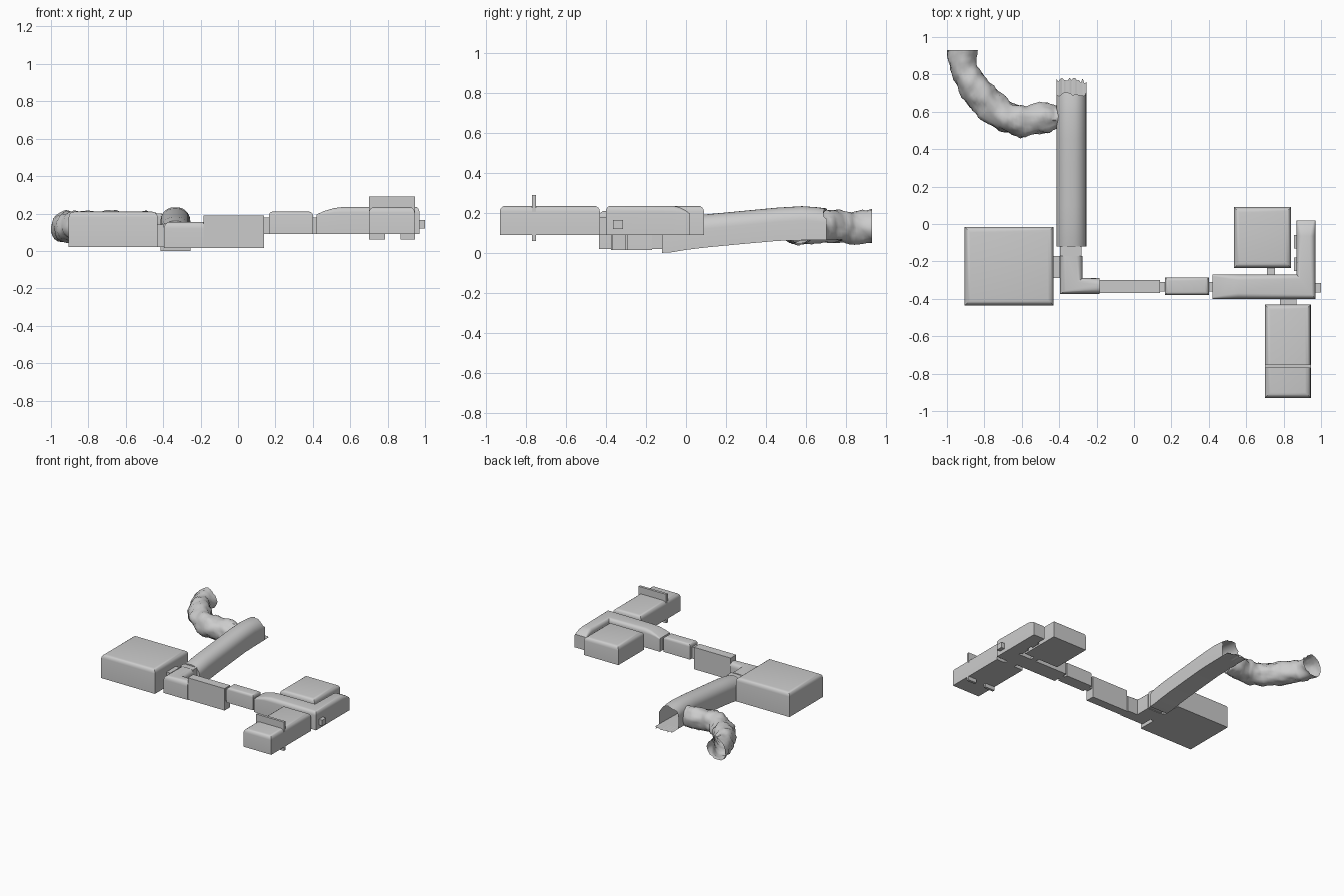
import bpy, bmesh, math, random
from mathutils import Vector, noise

if "Cube" in bpy.data.objects:
    bpy.data.objects.remove(bpy.data.objects["Cube"])

random.seed(4)


def finish(name, bm, angle=None):
    bmesh.ops.recalc_face_normals(bm, faces=bm.faces)
    me = bpy.data.meshes.new(name)
    bm.to_mesh(me)
    bm.free()
    ob = bpy.data.objects.new(name, me)
    bpy.context.collection.objects.link(ob)
    if angle:
        bpy.ops.object.select_all(action='DESELECT')
        ob.select_set(True)
        bpy.context.view_layer.objects.active = ob
        bpy.ops.object.shade_smooth_by_angle(angle=math.radians(angle))
    return ob


def block(name, x0, x1, y0, y1, z0, z1, round_top=0):
    """Box, optionally with its four top edges rounded."""
    bm = bmesh.new()
    bmesh.ops.create_cube(bm, size=1)
    for v in bm.verts:
        v.co = Vector((x0 if v.co.x < 0 else x1, y0 if v.co.y < 0 else y1,
                       z0 if v.co.z < 0 else z1))
    if round_top:
        top = [e for e in bm.edges if all(v.co.z > z1 - 1e-5 for v in e.verts)]
        bmesh.ops.bevel(bm, geom=top, offset=round_top, segments=4,
                        profile=0.5, affect='EDGES')
    return finish(name, bm, 30)


def loft(name, stations, segs=5, caps=(True, True), jag=0):
    """Corridor through stations (left xy, right xy, floor z, roof z, corner radius)."""
    bm = bmesh.new()
    rings = []
    for i, (a, b, z0, z1, r) in enumerate(stations):
        a, b = Vector(a), Vector(b)
        w = (b - a).length
        u = min(r / w, 0.5)
        pts = [(0, z0)]
        for k in range(segs + 1):
            t = math.pi / 2 * k / segs
            pts.append((u * (1 - math.cos(t)), z1 - r * (1 - math.sin(t))))
        pts += [(1 - s, z) for s, z in reversed(pts)]
        ring = []
        for s, z in pts:
            p = a.lerp(b, s)
            if jag and i == len(stations) - 1:
                p.y += random.uniform(-jag, jag)
            ring.append(bm.verts.new((p.x, p.y, z)))
        rings.append(ring)
    n = len(rings[0])
    for p, q in zip(rings, rings[1:]):
        for k in range(n):
            bm.faces.new((p[k], p[(k + 1) % n], q[(k + 1) % n], q[k]))
    if caps[0]:
        bm.faces.new(rings[0])
    if caps[1]:
        bm.faces.new(rings[-1])
    return finish(name, bm, 30)


# Rooms with rounded ceilings
block("west_room", -0.905, -0.43, -0.435, -0.015, 0.02, 0.21, 0.03)
block("antechamber", 0.165, 0.40, -0.38, -0.285, 0.09, 0.21, 0.02)
block("north_room", 0.535, 0.84, -0.235, 0.09, 0.09, 0.235, 0.03)
block("south_room", 0.70, 0.945, -0.93, -0.43, 0.09, 0.235, 0.03)

# Square shaft and the doorways between rooms
block("lift_shaft", -0.185, 0.14, -0.37, -0.30, 0.015, 0.19)
doors = [
    (-0.43, -0.395, -0.29, -0.17, 0.02, 0.14),
    (-0.395, -0.28, -0.17, -0.12, 0.02, 0.15),
    (-0.19, -0.18, -0.36, -0.31, 0.02, 0.12),
    (0.14, 0.165, -0.36, -0.31, 0.09, 0.18),
    (0.40, 0.42, -0.36, -0.31, 0.09, 0.18),
    (0.71, 0.755, -0.27, -0.235, 0.09, 0.18),
    (0.78, 0.87, -0.43, -0.40, 0.09, 0.18),
    (0.855, 0.87, -0.13, -0.06, 0.09, 0.16),
    (0.855, 0.87, -0.25, -0.18, 0.09, 0.16),
    (0.97, 1.00, -0.365, -0.315, 0.12, 0.165),
]
for d in doors:
    block("doorway", *d)

# Partition crossing the south room, showing above the roof and as feet below
block("partition_top", 0.70, 0.945, -0.77, -0.75, 0.09, 0.29)
for x0, x1 in ((0.70, 0.785), (0.87, 0.945)):
    block("partition_foot", x0, x1, -0.77, -0.75, 0.06, 0.09)

# Mitred elbow corridor
loft("elbow_corridor", [
    ((-0.395, -0.17), (-0.275, -0.17), 0.015, 0.155, 0.035),
    ((-0.395, -0.375), (-0.275, -0.29), 0.015, 0.155, 0.035),
    ((-0.185, -0.375), (-0.185, -0.29), 0.015, 0.155, 0.035)])

# L-shaped hall whose roof drops at both ends
ramp = [(0, 0.195, 0.008), (0.04, 0.213, 0.016), (0.09, 0.228, 0.024), (0.14, 0.235, 0.03)]
hall = [((0.42 + d, -0.40), (0.42 + d, -0.27), 0.09, z, r) for d, z, r in ramp]
hall.append(((0.97, -0.40), (0.87, -0.27), 0.09, 0.235, 0.03))
hall += [((0.97, 0.02 - d * .6), (0.87, 0.02 - d * .6), 0.09, z, r) for d, z, r in reversed(ramp)]
loft("corner_hall", hall)

# Rising arched tunnel with a broken open end
path = [(-0.12, 0.0, 0.16), (-0.07, 0.003, 0.17), (0.0, 0.015, 0.182), (0.1, 0.027, 0.192),
        (0.3, 0.046, 0.211), (0.46, 0.06, 0.226), (0.58, 0.063, 0.233), (0.65, 0.064, 0.228),
        (0.695, 0.065, 0.222)]
loft("arched_tunnel", [((-0.415, y), (-0.255, y), a, b, 0.072) for y, a, b in path],
     segs=7, caps=(True, False), jag=0.012)

# Jagged floor ledge past the tunnel end
bm = bmesh.new()
cols = []
for i in range(17):
    x = -0.415 + 0.01 * i
    cols.append((bm.verts.new((x, 0.68, 0.065)),
                 bm.verts.new((x, random.uniform(0.75, 0.785), random.uniform(0.062, 0.07)))))
for p, q in zip(cols, cols[1:]):
    bm.faces.new((p[0], q[0], q[1], p[1]))
finish("broken_ledge", bm)

# Winding cave: rough tube with a flattened floor, open at the far end
keys = [(-0.405, 0.57, 0.055), (-0.47, 0.57, 0.078), (-0.58, 0.55, 0.08), (-0.68, 0.575, 0.083),
        (-0.77, 0.64, 0.085), (-0.85, 0.73, 0.08), (-0.905, 0.82, 0.075), (-0.92, 0.93, 0.08)]
keys = [Vector(k) for k in keys]


def along(t):
    i = min(int(t), len(keys) - 2)
    f = t - i
    p0, p1, p2, p3 = (keys[max(0, min(len(keys) - 1, i + j))] for j in (-1, 0, 1, 2))
    return 0.5 * (2 * p1 + (p2 - p0) * f + (2 * p0 - 5 * p1 + 4 * p2 - p3) * f * f
                  + (3 * p1 - p0 - 3 * p2 + p3) * f ** 3)


bm = bmesh.new()
rings, around, steps = [], 24, 42
for i in range(steps + 1):
    t = i / steps * (len(keys) - 1)
    c = along(t)
    d = along(min(t + 0.05, 7)) - along(max(t - 0.05, 0))
    side = Vector((-d.y, d.x, 0)).normalized()
    ring = []
    for k in range(around):
        a = 2 * math.pi * k / around
        off = side * math.cos(a) * c.z + Vector((0, 0, math.sin(a) * 0.083))
        p = Vector((c.x, c.y, 0.128)) + off
        p += off * (0.2 * noise.noise(p * 13) + 0.14 * noise.noise(p * 32))
        p.z = max(p.z, 0.042 + 0.015 * noise.noise(p * 11))
        p.x = min(max(p.x, -1), -0.40)
        p.y = 0.93 if i == steps else min(p.y, 0.928)
        ring.append(bm.verts.new(p))
    rings.append(ring)
for p, q in zip(rings, rings[1:]):
    for k in range(around):
        bm.faces.new((p[k], p[(k + 1) % around], q[(k + 1) % around], q[k]))
finish("winding_cave", bm, 50)
